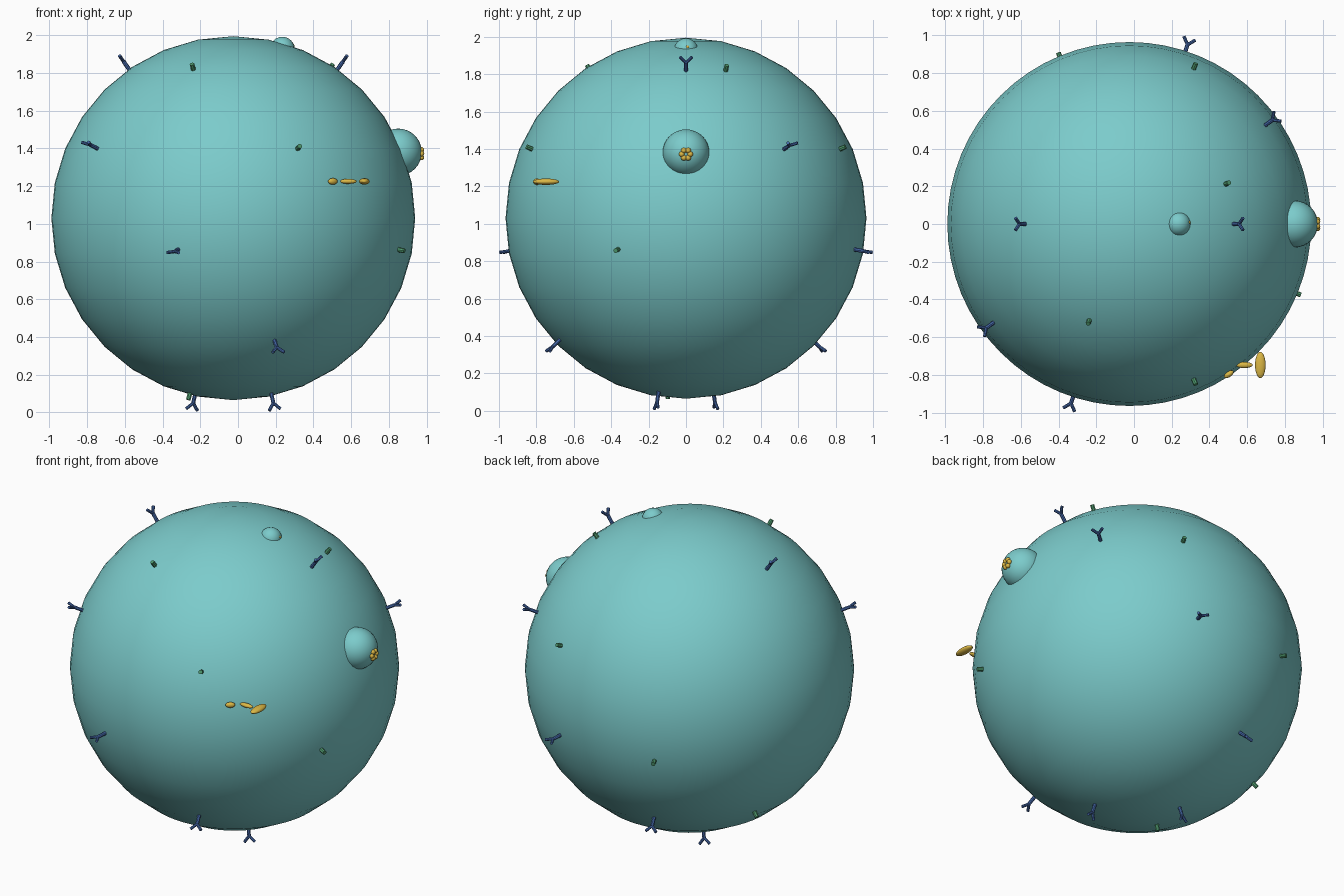
import bpy, bmesh, math
from mathutils import Vector, Matrix

cube = bpy.data.objects.get("Cube")
if cube:
    bpy.data.objects.remove(cube, do_unlink=True)

CENTRE = Vector((-0.025, 0, 1.03))
R = 0.965


def material(name, rgb):
    m = bpy.data.materials.new(name)
    m.use_nodes = True
    m.diffuse_color = (*rgb, 1)
    m.node_tree.nodes["Principled BSDF"].inputs["Base Color"].default_value = (*rgb, 1)
    return m


TEAL = material("teal", (0.2, 0.6, 0.6))
BLUE = material("blue", (0.06, 0.14, 0.4))
GREEN = material("green", (0.08, 0.33, 0.16))
GOLD = material("gold", (0.72, 0.48, 0.06))


def finish(name, bm, mat, sharp=None):
    mesh = bpy.data.meshes.new(name)
    bm.to_mesh(mesh)
    bm.free()
    mesh.materials.append(mat)
    obj = bpy.data.objects.new(name, mesh)
    bpy.context.collection.objects.link(obj)
    bpy.ops.object.select_all(action='DESELECT')
    obj.select_set(True)
    bpy.context.view_layer.objects.active = obj
    if sharp:
        bpy.ops.object.shade_smooth_by_angle(angle=math.radians(sharp))
    else:
        bpy.ops.object.shade_smooth()
    return obj


def ball(name, centre, radii, mat, segments=24, rings=16, turn=0):
    bm = bmesh.new()
    bmesh.ops.create_uvsphere(
        bm, u_segments=segments, v_segments=rings, radius=1,
        matrix=Matrix.Translation(centre) @ Matrix.Rotation(math.radians(turn), 4, 'Z')
        @ Matrix.Diagonal((*radii, 1)))
    return finish(name, bm, mat)


def rod(bm, a, b, radius, sides=8):
    """Capped cylinder from a to b."""
    a, b = Vector(a), Vector(b)
    turn = (b - a).to_track_quat('Z', 'Y').to_matrix().to_4x4()
    bmesh.ops.create_cone(
        bm, cap_ends=True, segments=sides, radius1=radius, radius2=radius,
        depth=(b - a).length, matrix=Matrix.Translation((a + b) / 2) @ turn)


def surface_frame(polar, azimuth, twist=0):
    """Frame at the body centre: z points outward, y runs round the body."""
    return (Matrix.Translation(CENTRE)
            @ Matrix.Rotation(math.radians(azimuth), 4, 'Z')
            @ Matrix.Rotation(math.radians(polar), 4, 'Y')
            @ Matrix.Rotation(math.radians(twist), 4, 'Z'))


def polar_angle(layer):
    return 35 + 32.5 * layer


# Main body and its two buds
ball("body", CENTRE, (R, R, R), TEAL, 64, 16)
ball("side_bud", (0.85, 0, 1.38), (0.125,) * 3, TEAL, 32, 16)
ball("top_bud", (0.235, 0, 1.927), (0.065,) * 3, TEAL, 24, 12)

# Forked surface receptors, in opposite pairs spiralling downward
for layer in range(5):
    for side in range(2):
        bm = bmesh.new()
        fork = (0, 0, 1.015)
        rod(bm, (0, 0, 0.93), fork, 0.011)
        for s in (-1, 1):
            rod(bm, fork, (0, s * 0.032, 1.052), 0.009)
        twist = 36 if layer == 4 else 0
        bm.transform(surface_frame(polar_angle(layer), 36 * layer + 180 * side, twist))
        finish(f"receptor_{layer}_{side}", bm, BLUE, 40)

# Short channel pegs, in two spirals
for start, layers in ((22.5, 5), (247.5, 3)):
    for layer in range(layers):
        bm = bmesh.new()
        rod(bm, (0, 0, 0.93), (0, 0, 0.998), 0.013)
        bm.transform(surface_frame(polar_angle(layer), start + 45 * layer))
        finish(f"peg_{int(start)}_{layer}", bm, GREEN, 40)

# Rosette of granules on the side bud
for i in range(6):
    a = math.tau * i / 6
    ball(f"granule_{i}", (0.973, 0.023 * math.cos(a), 1.372 + 0.023 * math.sin(a)),
         (0.015,) * 3, GOLD, 12, 8)
ball("top_granule", (0.29, 0.008, 1.945), (0.01,) * 3, GOLD, 10, 6)

# Row of flattened capsules on the front
ball("capsule_small", (0.503, -0.797, 1.225), (0.029, 0.015, 0.017), GOLD, turn=35)
ball("capsule_middle", (0.585, -0.748, 1.225), (0.045, 0.016, 0.013), GOLD)
ball("capsule_large", (0.67, -0.748, 1.225), (0.028, 0.07, 0.017), GOLD)
